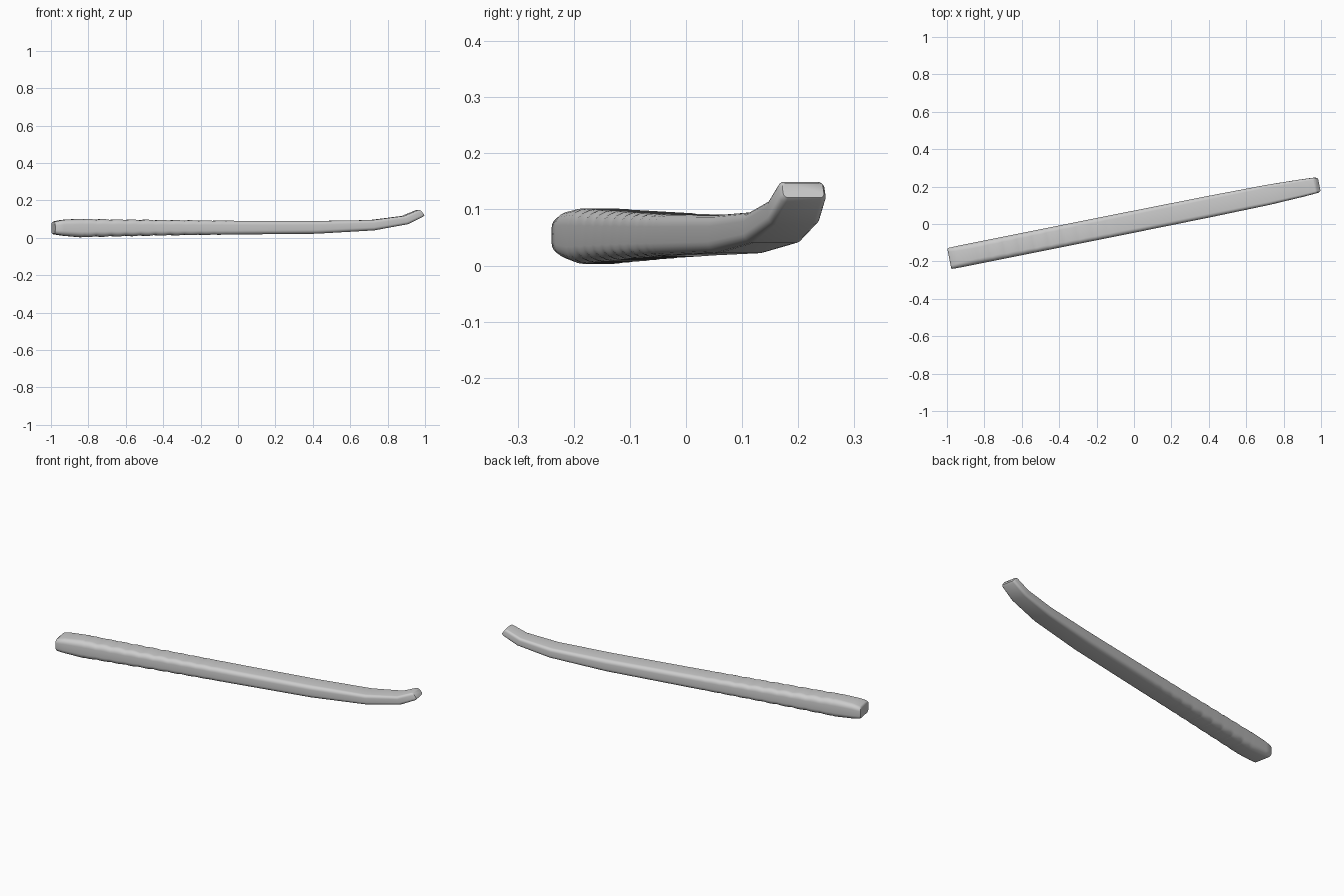
import bpy, bmesh, math
from mathutils import Matrix, Vector

if "Cube" in bpy.data.objects:
    bpy.data.objects.remove(bpy.data.objects["Cube"])

# Stations along the bar: position, bottom, top, half width, end lean
STATIONS = [
    (-1.007, .024, .082, .053, 0), (-1.0, .019, .088, .057, 0),
    (-.96, .012, .096, .058, 0), (-.86, .003, .102, .058, 0),
    (-.4, .012, .096, .058, 0), (0, .018, .091, .058, 0),
    (.42, .022, .090, .057, 0), (.73, .040, .095, .054, .005),
    (.91, .073, .117, .047, .010), (.99, .112, .149, .042, .012),
    (1.0, .121, .147, .037, .010),
]
RIPPLE_START, RIPPLE_END, PITCH, DEPTH = -.86, -.06, .08, .005


def station_at(s):
    for a, b in zip(STATIONS, STATIONS[1:]):
        if a[0] <= s <= b[0]:
            t = (s - a[0]) / (b[0] - a[0])
            return [p + (q - p) * t for p, q in zip(a, b)]
    return list(STATIONS[-1])


def section(s):
    """Rounded rectangle; the grip section is scalloped above and below."""
    s, low, high, half, lean = station_at(s)
    if RIPPLE_START < s < RIPPLE_END:
        wave = abs(math.sin(math.pi * (s - RIPPLE_START) / PITCH))
        fade = min(1, (RIPPLE_END - s) * 2 + .25)
        groove = DEPTH * fade * (1 - wave)
        low, high = low + groove, high - groove
    tall = (high - low) / 2
    mid = (high + low) / 2
    r = min(tall, half) * .6
    ring = []
    for k, (sx, sz) in enumerate([(1, 1), (-1, 1), (-1, -1), (1, -1)]):
        for j in range(6):
            a = math.pi / 2 * (k + j / 5)
            y = sx * (half - r) + r * math.cos(a)
            z = sz * (tall - r) + r * math.sin(a)
            ring.append(Vector((s - lean * z / tall, y, mid + z)))
    return ring


# Sample positions: the stations plus fine steps through the scallops
steps = round((RIPPLE_END - RIPPLE_START) / PITCH * 6)
positions = {round(st[0], 4) for st in STATIONS}
positions |= {round(RIPPLE_START + i * PITCH / 6, 4) for i in range(steps + 1)}

# Loft the bar and cap both ends
bm = bmesh.new()
rings = [[bm.verts.new(p) for p in section(s)] for s in sorted(positions)]
for a, b in zip(rings, rings[1:]):
    for i in range(len(a)):
        j = (i + 1) % len(a)
        bm.faces.new((a[i], a[j], b[j], b[i]))
bm.faces.new(rings[0])
bm.faces.new(rings[-1])
bmesh.ops.recalc_face_normals(bm, faces=bm.faces)
bm.transform(Matrix.Translation((0, .0125, 0)) @ Matrix.Rotation(math.atan(.2), 4, "Z"))
mesh = bpy.data.meshes.new("curved_bar")
bm.to_mesh(mesh)
bm.free()
bar = bpy.data.objects.new("curved_bar", mesh)
bpy.context.collection.objects.link(bar)

# Plain grey finish
grey = bpy.data.materials.new("plain_grey")
grey.use_nodes = True
grey.diffuse_color = (.6, .6, .6, 1)
grey.node_tree.nodes["Principled BSDF"].inputs["Base Color"].default_value = (.6, .6, .6, 1)
mesh.materials.append(grey)

bpy.ops.object.select_all(action="DESELECT")
bar.select_set(True)
bpy.context.view_layer.objects.active = bar
bpy.ops.object.shade_smooth_by_angle(angle=math.radians(50))
